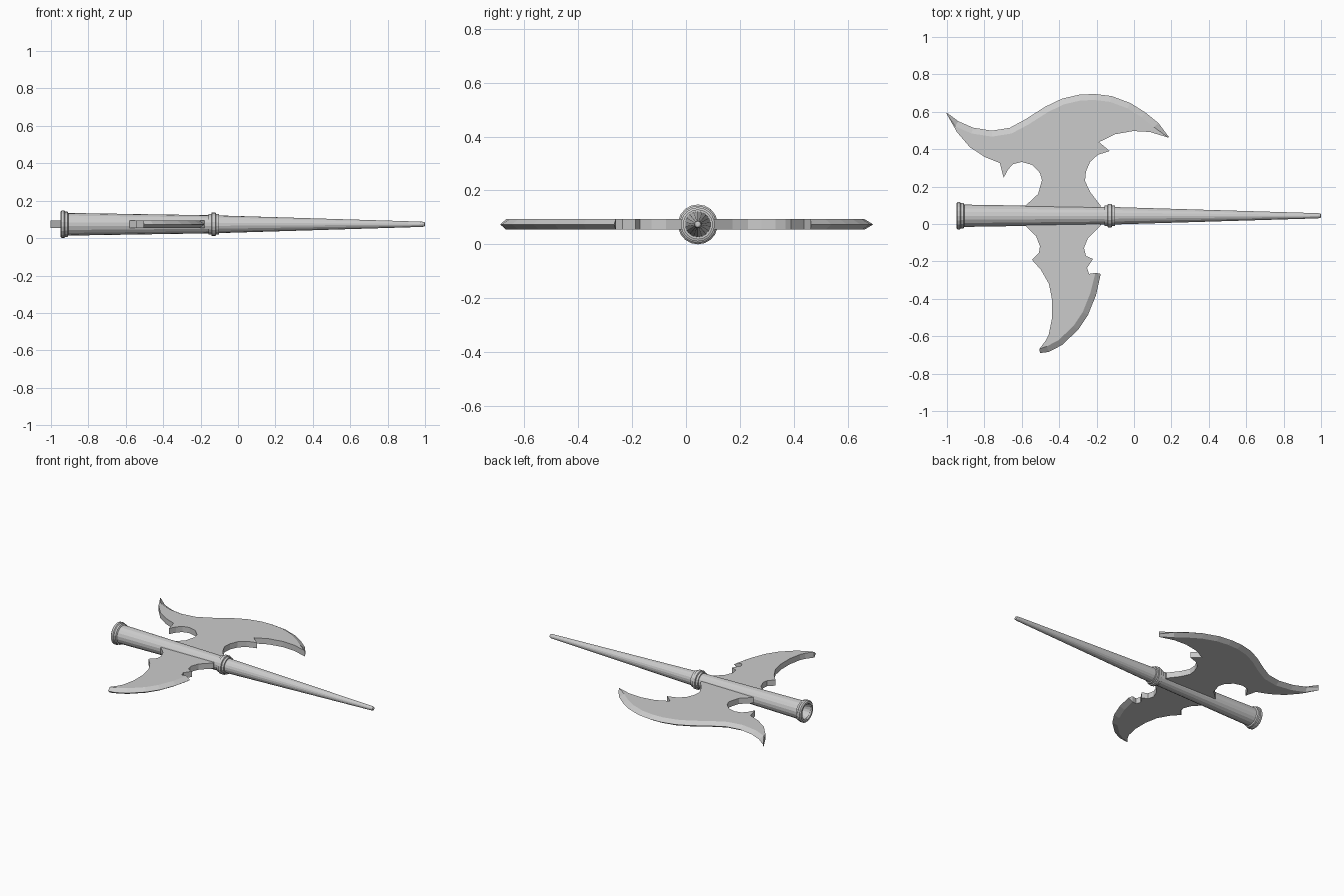
import bpy, bmesh, math
from mathutils import Vector

if "Cube" in bpy.data.objects:
    bpy.data.objects.remove(bpy.data.objects["Cube"], do_unlink=True)

AXIS_Y, AXIS_Z = 0.044, 0.074
HALF = 0.0195      # half thickness of the blades
BEVEL = 0.032      # width of the sharpened edge
SIDES = 18

steel = bpy.data.materials.new("grey steel")
steel.use_nodes = True
GREY = (0.6, 0.6, 0.6, 1)
steel.diffuse_color = GREY
steel.node_tree.nodes["Principled BSDF"].inputs["Base Color"].default_value = GREY


def finish(name, bm):
    bmesh.ops.recalc_face_normals(bm, faces=bm.faces)
    mesh = bpy.data.meshes.new(name)
    bm.to_mesh(mesh)
    bm.free()
    mesh.materials.append(steel)
    obj = bpy.data.objects.new(name, mesh)
    bpy.context.collection.objects.link(obj)
    return obj


def lathe(name, profile):
    """Turn (x, radius) points around the handle axis and cap both ends."""
    bm = bmesh.new()
    rings = []
    for x, r in profile:
        rings.append([bm.verts.new((x, AXIS_Y + r * math.sin(math.tau * i / SIDES),
                                    AXIS_Z + r * math.cos(math.tau * i / SIDES)))
                      for i in range(SIDES)])
    for a, b in zip(rings, rings[1:]):
        for i in range(SIDES):
            j = (i + 1) % SIDES
            bm.faces.new((a[i], a[j], b[j], b[i]))
    bm.faces.new(rings[0])
    bm.faces.new(rings[-1])
    return finish(name, bm)


def blade(name, edge, back, tips):
    """Flat plate: 'edge' is ground to a ridge, 'back' stays square. Clockwise from above."""
    bm = bmesh.new()
    edge = [Vector(p) for p in edge]
    inner = []
    for i, p in enumerate(edge):
        d = (edge[min(i + 1, len(edge) - 1)] - edge[max(i - 1, 0)]).normalized()
        width = BEVEL * (tips[0] if i == 0 else tips[1] if i == len(edge) - 1 else 1)
        inner.append(p + Vector((d.y, -d.x)) * width)
    loop = inner + [Vector(p) for p in back]
    top = [bm.verts.new((p.x, p.y, AXIS_Z + HALF)) for p in loop]
    low = [bm.verts.new((p.x, p.y, AXIS_Z - HALF)) for p in loop]
    ridge = [bm.verts.new((p.x, p.y, AXIS_Z)) for p in edge]
    last = len(edge) - 1
    bm.faces.new(top)
    bm.faces.new(low[::-1])
    # Ground bevels above and below the ridge
    for i in range(last):
        bm.faces.new((top[i], top[i + 1], ridge[i + 1], ridge[i]))
        bm.faces.new((low[i + 1], low[i], ridge[i], ridge[i + 1]))
    # Ends of the ridge, then the square walls
    bm.faces.new((top[0], ridge[0], low[0]))
    bm.faces.new((top[last], low[last], ridge[last]))
    for i in range(last, len(loop)):
        j = (i + 1) % len(loop)
        bm.faces.new((top[i], top[j], low[j], low[i]))
    return finish(name, bm)


# Tapered handle with a hollow butt
lathe("handle", [(-0.89, 0.04), (-0.94, 0.05), (-0.94, 0.061), (-0.13, 0.048),
                 (0.985, 0.014), (0.997, 0.011), (1.0, 0.006)])


# Stepped rings: a thick band between two thin ones
def ring(name, x, half, inner, outer):
    step, mid = half * 0.45, (inner + outer) / 2 + 0.002
    lathe(name, [(x - half, inner), (x - half, mid), (x - step, mid), (x - step * 0.8, outer),
                 (x + step * 0.8, outer), (x + step, mid), (x + half, mid), (x + half, inner)])


ring("collar", -0.13, 0.028, 0.044, 0.063)

# Open ring around the butt
lathe("butt_ring", [(-0.935, 0.05), (-0.95, 0.053), (-0.95, 0.066), (-0.943, 0.074),
                    (-0.93, 0.074), (-0.925, 0.069), (-0.912, 0.069), (-0.907, 0.06)])
butt = bpy.data.objects["butt_ring"].data
bm = bmesh.new()
bm.from_mesh(butt)
bmesh.ops.delete(bm, geom=[f for f in bm.faces if len(f.verts) > 4], context="FACES_ONLY")
bm.to_mesh(butt)
bm.free()

# Large sweeping axe blade
blade("large_blade",
      [(-1.0, 0.595), (-0.94, 0.55), (-0.86, 0.515), (-0.76, 0.499), (-0.665, 0.514),
       (-0.58, 0.56), (-0.475, 0.627), (-0.385, 0.67), (-0.29, 0.692), (-0.21, 0.695),
       (-0.12, 0.684), (-0.02, 0.647), (0.06, 0.597), (0.13, 0.54), (0.187, 0.465)],
      [(0.085, 0.492), (-0.005, 0.497), (-0.1, 0.48), (-0.187, 0.438), (-0.13, 0.39),
       (-0.193, 0.37), (-0.235, 0.332), (-0.257, 0.28), (-0.262, 0.23), (-0.235, 0.172),
       (-0.18, 0.1), (-0.18, AXIS_Y), (-0.58, AXIS_Y), (-0.58, 0.098), (-0.513, 0.16),
       (-0.492, 0.235), (-0.503, 0.273), (-0.545, 0.316), (-0.6, 0.332), (-0.647, 0.32),
       (-0.674, 0.29), (-0.697, 0.247), (-0.717, 0.326), (-0.797, 0.358), (-0.877, 0.41),
       (-0.947, 0.492)], (0.15, 0.15))

# Small hooked blade on the opposite side
blade("small_blade",
      [(-0.178, -0.267), (-0.203, -0.38), (-0.246, -0.487), (-0.3, -0.567),
       (-0.385, -0.647), (-0.455, -0.684), (-0.503, -0.69)],
      [(-0.47, -0.62), (-0.455, -0.588), (-0.438, -0.503), (-0.438, -0.406),
       (-0.455, -0.32), (-0.497, -0.246), (-0.545, -0.192), (-0.508, -0.155),
       (-0.503, -0.118), (-0.524, -0.064), (-0.58, -0.01), (-0.58, AXIS_Y),
       (-0.18, AXIS_Y), (-0.18, -0.01), (-0.246, -0.075), (-0.267, -0.128),
       (-0.257, -0.171), (-0.219, -0.187), (-0.251, -0.235), (-0.24, -0.267)], (0.9, 0.7))
